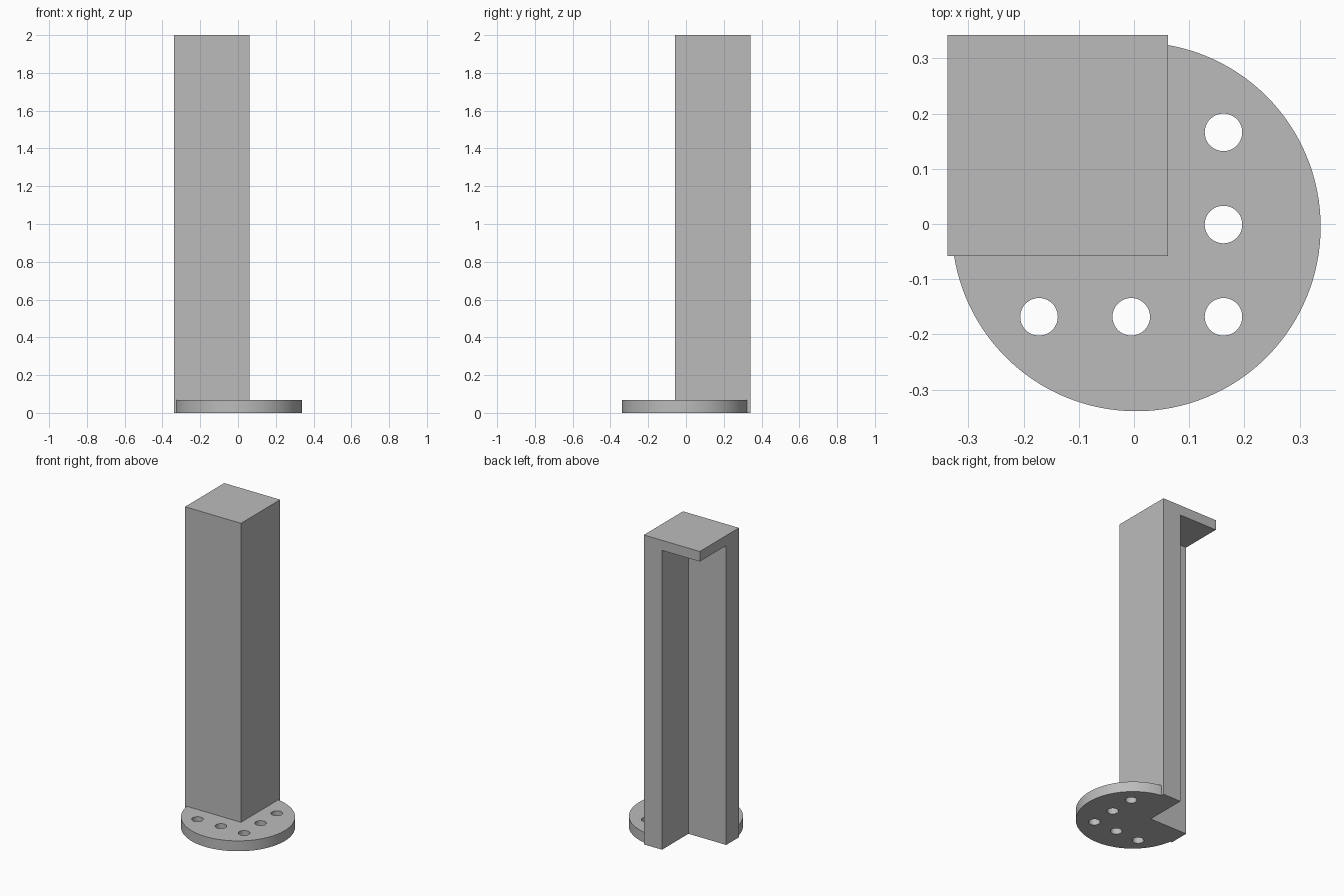
import bpy
import bmesh
import math

if "Cube" in bpy.data.objects:
    bpy.data.objects.remove(bpy.data.objects["Cube"], do_unlink=True)

grey = bpy.data.materials.new("plain_grey")
grey.use_nodes = True
colour = (0.5, 0.5, 0.5, 1)
grey.diffuse_color = colour
grey.node_tree.nodes["Principled BSDF"].inputs["Base Color"].default_value = colour

# Shared sizes
X0, X1, Y0, Y1 = -0.338, 0.062, -0.058, 0.342
WALL, CAP, PLATE, HEIGHT = 0.13, 0.065, 0.067, 2.0


def prism(name, outline, bottom, top):
    """Extrude a closed outline between two heights."""
    bm = bmesh.new()
    face = bm.faces.new([bm.verts.new((x, y, bottom)) for x, y in outline])
    up = bmesh.ops.extrude_face_region(bm, geom=[face])["geom"]
    verts = [v for v in up if isinstance(v, bmesh.types.BMVert)]
    bmesh.ops.translate(bm, verts=verts, vec=(0, 0, top - bottom))
    bmesh.ops.recalc_face_normals(bm, faces=bm.faces)
    mesh = bpy.data.meshes.new(name)
    bm.to_mesh(mesh)
    bm.free()
    mesh.materials.append(grey)
    obj = bpy.data.objects.new(name, mesh)
    bpy.context.collection.objects.link(obj)
    return obj


def circle(x, y, radius, count):
    angles = [2 * math.pi * i / count for i in range(count)]
    return [(x + radius * math.cos(a), y + radius * math.sin(a)) for a in angles]


def combine(target, tool, operation):
    """Apply a boolean and discard the tool object."""
    tool.hide_render = True
    mod = target.modifiers.new(tool.name, "BOOLEAN")
    mod.operation, mod.solver, mod.object = operation, "EXACT", tool
    bpy.context.view_layer.objects.active = target
    bpy.ops.object.modifier_apply(modifier=mod.name)
    bpy.data.objects.remove(tool, do_unlink=True)


# Round base plate with an L-shaped row of bolt holes
base = prism("column_on_base", circle(0.004, -0.005, 0.334, 128), 0, PLATE)
near, mid, far = 0.162, -0.005, -0.172
for x, y in [(far, near), (mid, near), (near, near), (near, mid), (near, far)]:
    combine(base, prism("bolt_hole", circle(x, -y - 0.006, 0.034, 48), -0.1, 0.2),
            "DIFFERENCE")

# Square column with its rear corner hollowed out below the cap and through the base
column = prism("column", [(X0, Y0), (X1, Y0), (X1, Y1), (X0, Y1)], 0, HEIGHT)
combine(base, column, "UNION")
xi, yi, out = X1 - WALL, Y0 + WALL, 0.6
hollow = prism("hollow", [(-out, yi), (xi, yi), (xi, out), (-out, out)],
               -0.1, HEIGHT - CAP)
combine(base, hollow, "DIFFERENCE")

# Smooth the round rims and keep the square edges crisp
bpy.ops.object.select_all(action="DESELECT")
base.select_set(True)
bpy.context.view_layer.objects.active = base
bpy.ops.object.shade_smooth_by_angle(angle=math.radians(30))
